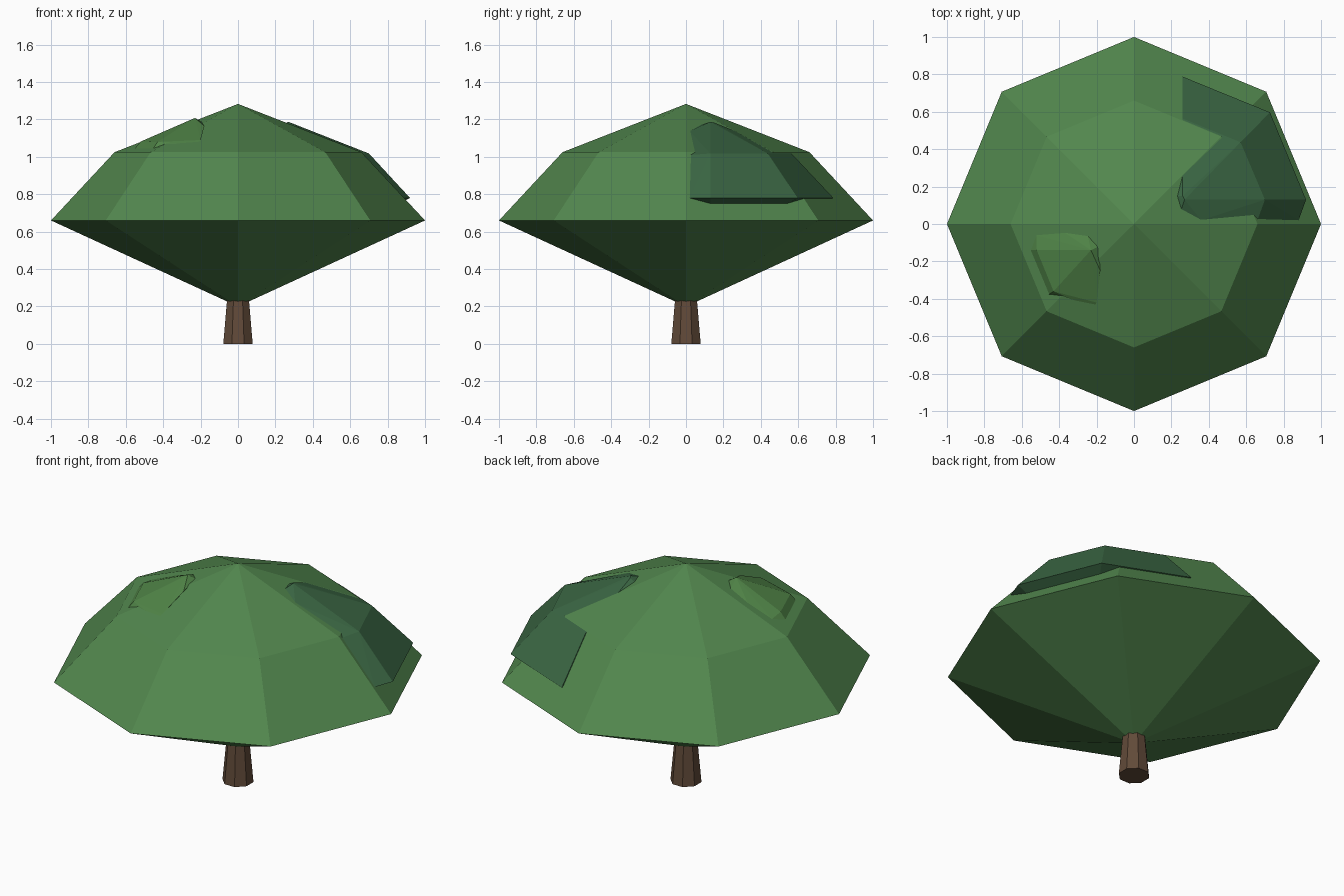
import bpy, bmesh, math

if "Cube" in bpy.data.objects:
    bpy.data.objects.remove(bpy.data.objects["Cube"])


def srgb(r, g, b):
    return [((c / 255 + 0.055) / 1.055) ** 2.4 for c in (r, g, b)] + [1]


def material(name, rgb):
    m = bpy.data.materials.new(name)
    m.diffuse_color = srgb(*rgb)
    m.use_nodes = True
    m.node_tree.nodes["Principled BSDF"].inputs["Base Color"].default_value = m.diffuse_color
    return m


def finish(name, bm, mat):
    bmesh.ops.recalc_face_normals(bm, faces=bm.faces)
    mesh = bpy.data.meshes.new(name)
    bm.to_mesh(mesh)
    bm.free()
    mesh.materials.append(mat)
    ob = bpy.data.objects.new(name, mesh)
    bpy.context.collection.objects.link(ob)
    return ob


def lathe(name, profile, mat, turn=0.0, sides=8):
    """Turn an (r, z) profile into a faceted solid; r = 0 gives a point."""
    bm = bmesh.new()
    rings = []
    for r, z in profile:
        if r == 0:
            rings.append([bm.verts.new((0, 0, z))] * sides)
        else:
            angles = [turn + i * math.tau / sides for i in range(sides)]
            rings.append([bm.verts.new((r * math.cos(a), r * math.sin(a), z)) for a in angles])
    for lo, hi in zip(rings, rings[1:]):
        for i in range(sides):
            j = (i + 1) % sides
            loop = list(dict.fromkeys((lo[i], lo[j], hi[j], hi[i])))
            bm.faces.new(loop)
    for (r, z), ring in ((profile[0], rings[0]), (profile[-1], rings[-1])):
        if r > 0:
            bm.faces.new(ring)
    return finish(name, bm, mat)


def hull(name, points, mat):
    bm = bmesh.new()
    for p in points:
        bm.verts.new(p)
    res = bmesh.ops.convex_hull(bm, input=bm.verts)
    loose = {v for v in res["geom_interior"] if isinstance(v, bmesh.types.BMVert)}
    bmesh.ops.delete(bm, geom=list(loose), context='VERTS')
    bmesh.ops.dissolve_limit(bm, angle_limit=0.03, verts=bm.verts, edges=bm.edges)
    return finish(name, bm, mat)


leaf = material("leaf green", (82, 135, 78))
leaf_light = material("fresh leaf green", (80, 132, 71))
leaf_dark = material("deep blue green", (58, 102, 67))
bark = material("bark brown", (97, 74, 57))

# Trunk and main crown
lathe("trunk", [(0.085, 0), (0.063, 0.24), (0.06, 0.3)], bark, math.radians(22.5))
lathe("crown", [(0, 0.2), (1.0, 0.66), (0.66, 1.025), (0, 1.283)], leaf)

# Dark leaf clump: a slice of the crown shape shifted to the right, with chamfered rims
hull("dark_leaf_clump", [
    (0.27, 0.13, 1.187), (0.26, 0.15, 1.183),
    (0.70, 0.13, 1.018), (0.57, 0.437, 1.018), (0.26, 0.564, 1.018),
    (0.92, 0.13, 0.78), (0.727, 0.597, 0.78), (0.26, 0.788, 0.78),
    (0.25, 0.07, 1.168), (0.36, 0.02, 1.138), (0.66, 0.02, 1.01), (0.88, 0.02, 0.78),
    (0.20, 0.15, 1.15),
    (0.86, 0.13, 0.75), (0.69, 0.54, 0.75), (0.3, 0.69, 0.75), (0.35, 0.1, 0.75),
], leaf_dark)

# Small light clump on the front left of the crown
hull("light_leaf_clump", [
    (-0.23, -0.14, 1.208), (-0.19, -0.12, 1.185), (-0.52, -0.14, 1.082),
    (-0.56, -0.14, 1.035), (-0.52, -0.06, 1.07), (-0.38, -0.04, 1.125),
    (-0.25, -0.05, 1.17), (-0.18, -0.25, 1.165), (-0.43, -0.36, 1.08),
    (-0.46, -0.38, 1.035), (-0.20, -0.42, 1.09), (-0.22, -0.45, 1.065),
    (-0.35, -0.2, 1.0),
], leaf_light)
